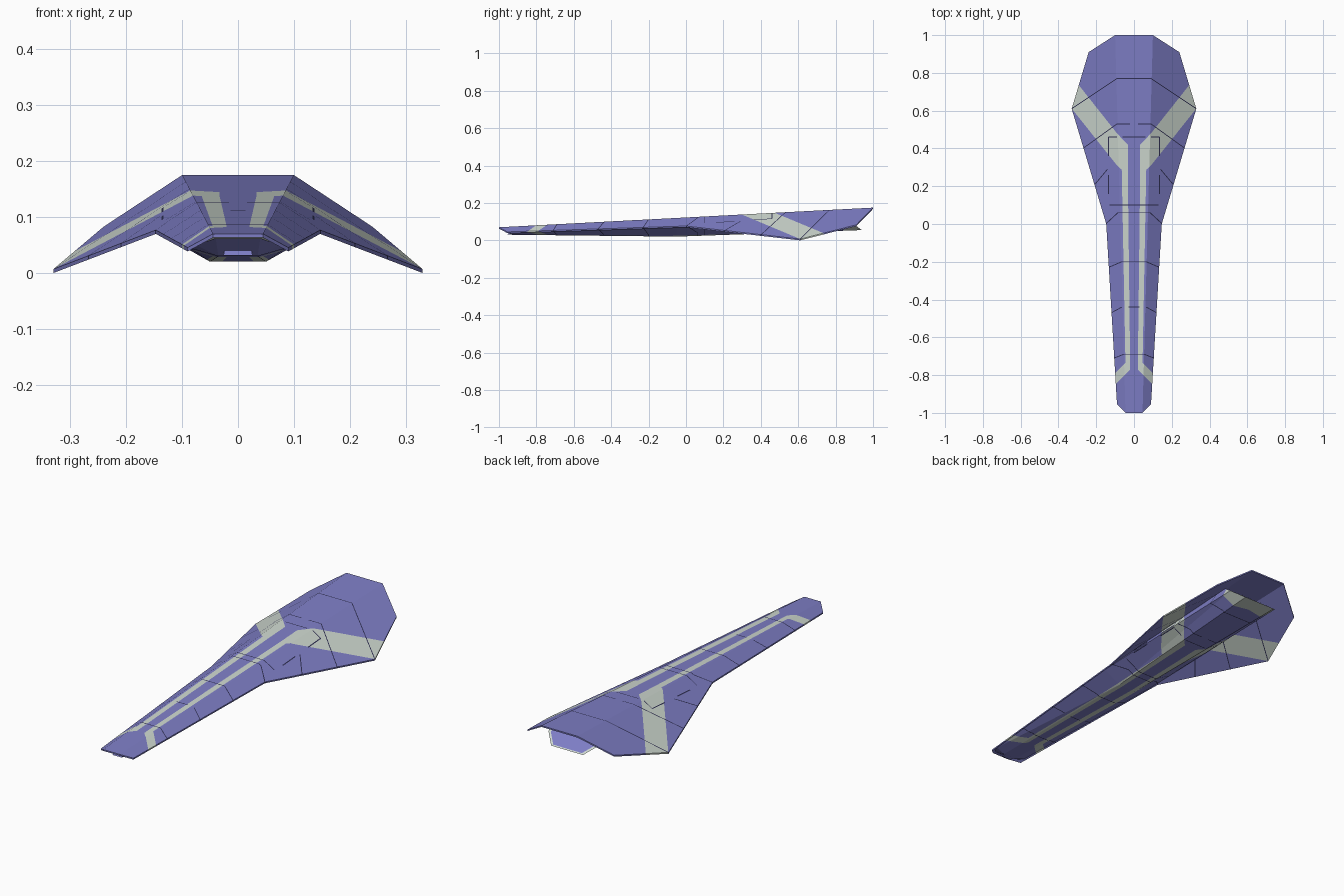
import bpy, bmesh
from mathutils import Vector

if "Cube" in bpy.data.objects:
    bpy.data.objects.remove(bpy.data.objects["Cube"])


def material(name, rgb):
    m = bpy.data.materials.new(name)
    m.diffuse_color = (*rgb, 1)
    m.use_nodes = True
    m.node_tree.nodes["Principled BSDF"].inputs["Base Color"].default_value = m.diffuse_color
    return m


MATS = [material("violet", (0.21, 0.21, 0.57)),
        material("pale", (0.62, 0.69, 0.63)),
        material("seam", (0.03, 0.03, 0.09))]


def paint(bm, poly, index):
    """Cut a convex plan-view polygon into the mesh and colour the faces inside it."""
    tag = bm.faces.layers.int.get("tag") or bm.faces.layers.int.new("tag")
    pts = [Vector((x, y, 0)) for x, y in poly]
    mid = sum(pts, Vector()) / len(pts)
    for f in bm.faces:
        f[tag] = 1
        for k in (0, 1):
            fs, ps = [v.co[k] for v in f.verts], [p[k] for p in pts]
            if max(fs) < min(ps) or min(fs) > max(ps):
                f[tag] = 0
    for a, b in zip(pts, pts[1:] + pts[:1]):
        n = (b - a).cross(Vector((0, 0, 1))).normalized()
        if n.dot(mid - a) > 0:
            n.negate()
        fs = [f for f in bm.faces if f[tag]]
        geom = fs + list({e for f in fs for e in f.edges}) + list({v for f in fs for v in f.verts})
        if not fs:
            return
        bmesh.ops.bisect_plane(bm, geom=geom, dist=1e-5, plane_co=a, plane_no=n)
        for f in bm.faces:
            if f[tag] and n.dot(f.calc_center_median() - a) > 0:
                f[tag] = 0
    for f in bm.faces:
        if f[tag]:
            f.material_index = index


def seam(a, b, w=0.0022):
    a, b = Vector(a), Vector(b)
    d = (b - a).normalized() * w
    s = Vector((-d.y, d.x))
    return [tuple(p) for p in (a - s, b - s, b + s, a + s)]


def half_mesh(verts, faces):
    bm = bmesh.new()
    vs = [bm.verts.new(v) for v in verts]
    for f in faces:
        bm.faces.new([vs[i] for i in f])
    bmesh.ops.recalc_face_normals(bm, faces=bm.faces)
    bmesh.ops.triangulate(bm, faces=bm.faces)
    return bm


def finish(bm, name):
    me = bpy.data.meshes.new(name)
    bm.to_mesh(me)
    bm.free()
    for m in MATS:
        me.materials.append(m)
    ob = bpy.data.objects.new(name, me)
    bpy.context.collection.objects.link(ob)
    mod = ob.modifiers.new("Mirror", 'MIRROR')
    mod.use_clip = True
    return ob


# Plan-view markings, right half
STRIPES = [
    [(.033, .29), (.07, .29), (.09, .31), (.09, .48), (.033, .42)],
    [(.09, .31), (.345, .63), (.30, .745), (.09, .48)],
    [(.033, .29), (.065, .29), (.045, -.75), (.02, -.77)],
    [(.02, -.77), (.045, -.735), (.11, -.80), (.11, -.86)],
]
PATHS = [
    [(0, .77), (.09, .77), (.33, .61)],
    [(.02, .53), (.09, .53), (.27, .40)],
    [(0, .46), (.06, .46)],
    [(.09, .46), (.135, .46), (.135, .36)],
    [(.14, .29), (.215, .20)],
    [(.135, .26), (.135, .16)],
    [(0, .10), (.13, .10)],
    [(0, .06), (.085, .06), (.15, 0)],
    [(0, -.20), (.065, -.20), (.135, -.23)],
    [(0, -.44), (.03, -.44)],
    [(.065, -.44), (.12, -.47)],
    [(0, -.69), (.055, -.69), (.105, -.71)],
]


def mark(bm):
    for s in STRIPES:
        paint(bm, s, 1)
    for path in PATHS:
        for a, b in zip(path, path[1:]):
            paint(bm, seam(a, b), 2)


# Upper wing shell: flat spine and one sloping plane per side
def top(x, y):
    return min(.1225 + .0525 * y, .1669 - .613 * x + .0694 * y)


outline = [(0, 1), (.10, 1), (.24, .91), (.33, .61), (.147, 0), (.09, -.955), (.045, -1), (0, -1)]
n = len(outline)
T = .007
verts = [(x, y, top(x, y)) for x, y in outline] + [(x, y, top(x, y) - T) for x, y in outline]
spine, slope = [0, 1, 6, 7], [1, 2, 3, 4, 5, 6]
faces = [spine, slope] + [[i + n for i in f] for f in (spine, slope)]
faces += [[i, i + 1, i + 1 + n, i + n] for i in range(n - 1)]
bm = half_mesh(verts, faces)
mark(bm)
finish(bm, "wing_shell")

# Lower hull lofted through sections, each from keel to wing
sections = [
    [(0, -.985, .062), (.04, -.985, .062), (.075, -.95, .05), (.07, -.95, .056)],
    [(0, -.93, .03), (.035, -.93, .03), (.085, -.92, .044), (.08, -.92, .050)],
    [(0, -.05, .02), (.05, -.05, .02), (.14, -.05, .071), (.13, -.05, .08)],
    [(0, .94, .055), (.088, .94, .055), (.14, .887, .095), (.11, .811, .152)],
]
verts = [p for s in sections for p in s] + [(0, .80, .16)]
faces = [[4 * i + j, 4 * i + j + 1, 4 * i + j + 5, 4 * i + j + 4]
         for i in range(3) for j in range(3)]
faces.append([12, 13, 14, 15, 16])
bm = half_mesh(verts, faces)
mark(bm)
paint(bm, [(0, .86), (.3, .80), (.3, .96), (0, .96)], 1)
finish(bm, "lower_hull")

# Sloping tail plate set inside the pale hull rim
plate = sections[3] + [verts[16]]
c = Vector((0, .887, .095))
off = Vector((0, .6, .8)) * .002
bm = half_mesh([c + (Vector(p) - c) * .9 + off for p in plate], [[0, 1, 2, 3, 4]])
for f in bm.faces:
    f.normal_update()
    if f.normal.y < 0:
        f.normal_flip()
finish(bm, "tail_plate")

# Small wedge intake under the nose
w = [(0, -.955, .031), (.026, -.955, .031), (.022, -.935, .052), (0, -.935, .052),
     (0, -.90, .031), (.026, -.90, .031)]
bm = half_mesh(w, [[0, 1, 2, 3], [0, 4, 5, 1], [1, 5, 2], [3, 2, 5, 4]])
finish(bm, "nose_intake")
